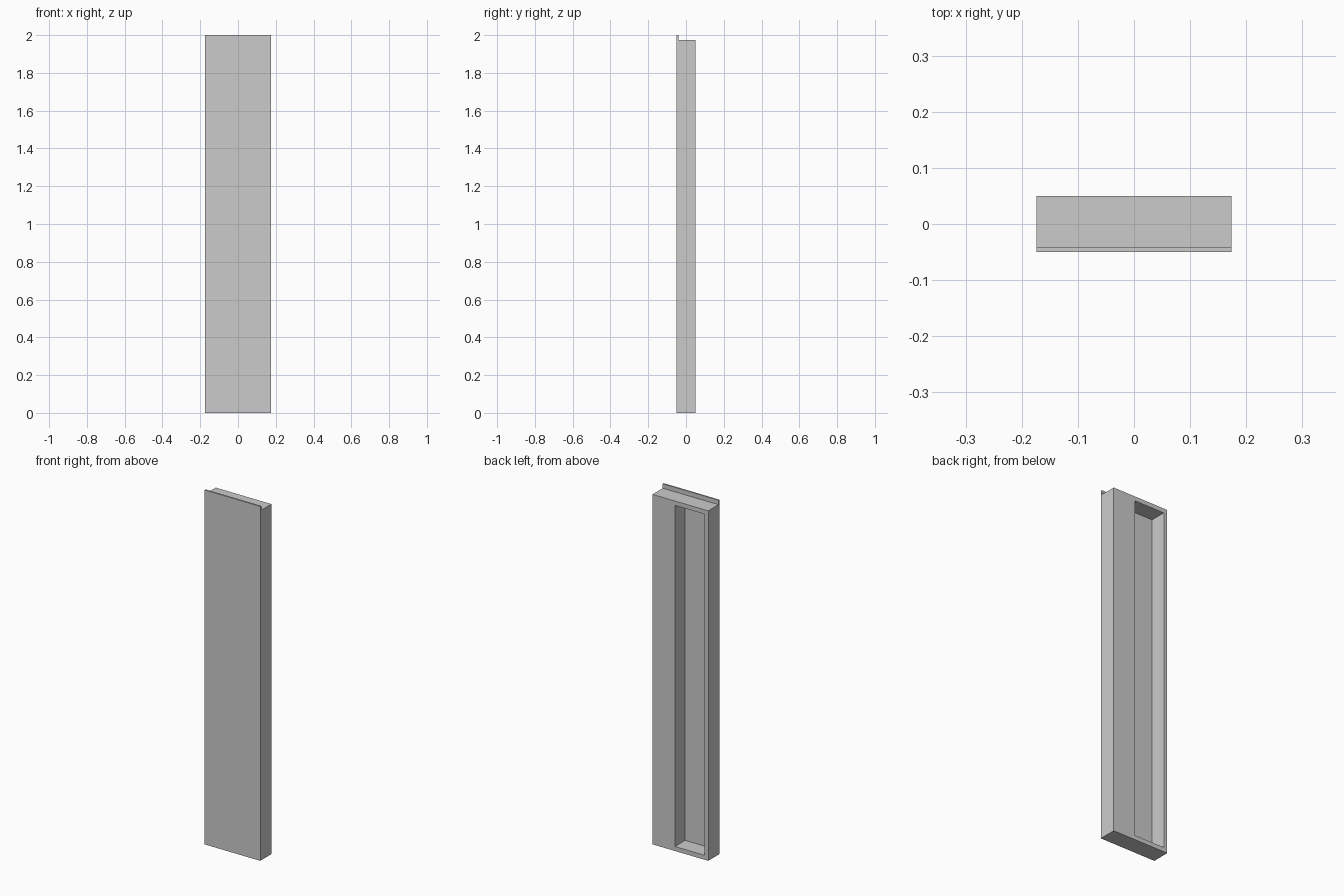
import bpy

cube = bpy.data.objects.get("Cube")
if cube:
    bpy.data.objects.remove(cube, do_unlink=True)

# Plain grey finish
COLOR = (0.6, 0.6, 0.6, 1.0)
grey = bpy.data.materials.new("plain_grey")
grey.use_nodes = True
grey.diffuse_color = COLOR
grey.node_tree.nodes["Principled BSDF"].inputs["Base Color"].default_value = COLOR


def box(name, low, high):
    """Add a box spanning two opposite corners."""
    bpy.ops.mesh.primitive_cube_add(size=1)
    obj = bpy.context.object
    obj.name = name
    obj.location = [(a + b) / 2 for a, b in zip(low, high)]
    obj.scale = [b - a for a, b in zip(low, high)]
    bpy.ops.object.transform_apply(location=True, rotation=False, scale=True)
    obj.data.materials.append(grey)
    return obj


HALF_W, HALF_D = 0.174, 0.05
PANEL_BACK = -0.041
BODY_TOP = 1.975

# Thin front panel, rising above the body as a lip
box("front_panel", (-HALF_W, -HALF_D, 0), (HALF_W, PANEL_BACK, 2))

# Body behind the panel, with a tall off-centre recess open to the back
body = box("body", (-HALF_W, PANEL_BACK, 0), (HALF_W, HALF_D, BODY_TOP))
cutter = box("recess_cutter", (-0.152, -0.1, 0.025), (0.034, 0.1, BODY_TOP - 0.025))
cutter.hide_render = True
cutter.hide_set(True)

recess = body.modifiers.new("recess", "BOOLEAN")
recess.operation = "DIFFERENCE"
recess.solver = "EXACT"
recess.object = cutter
bpy.context.view_layer.objects.active = body
bpy.ops.object.modifier_apply(modifier=recess.name)
bpy.data.objects.remove(cutter, do_unlink=True)
